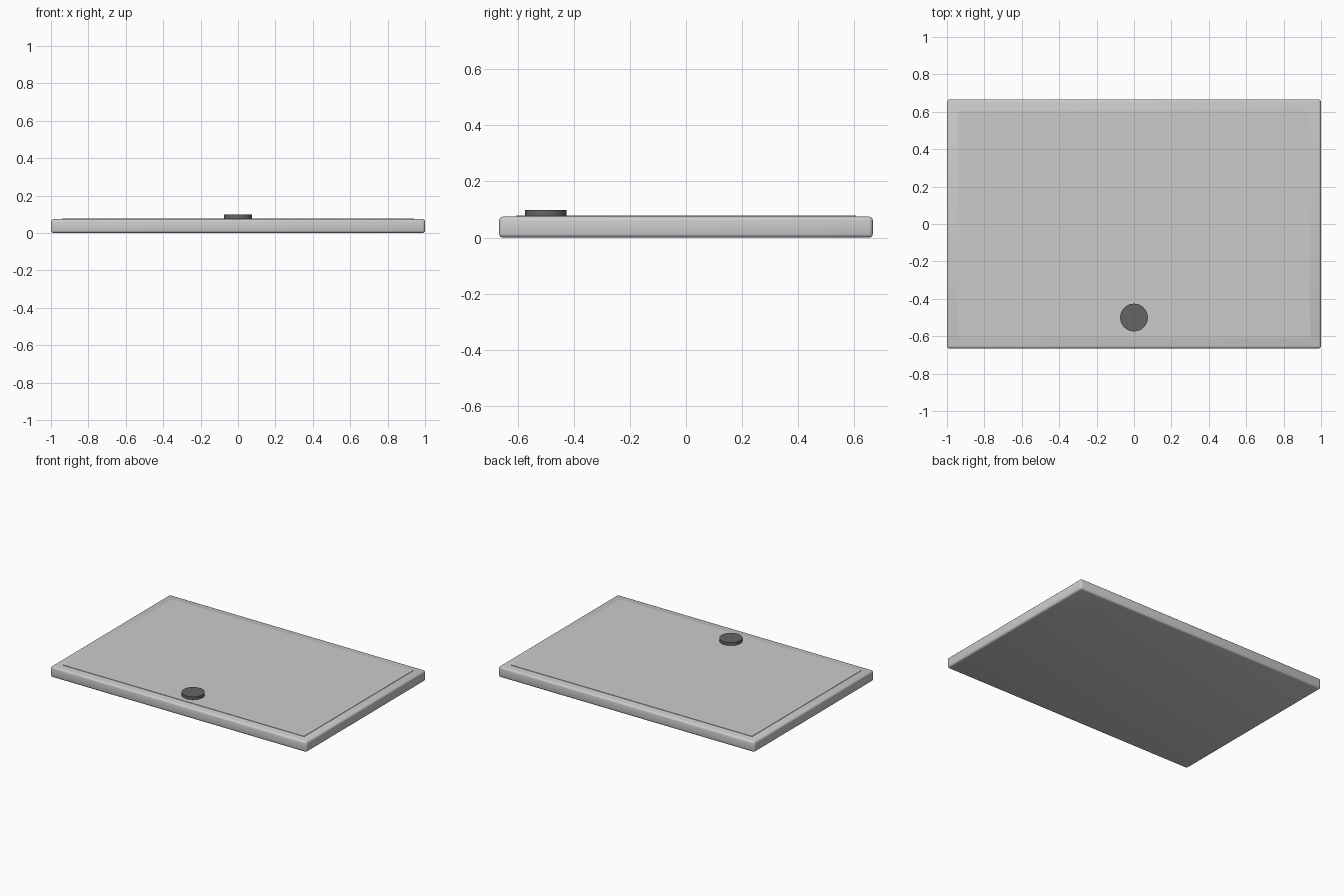
import bpy

if "Cube" in bpy.data.objects:
    bpy.data.objects.remove(bpy.data.objects["Cube"])


def box(name, size, z0, bevel=0.0, segments=3):
    """Box resting at height z0, centred on x and y, with rounded edges."""
    bpy.ops.mesh.primitive_cube_add(size=1, location=(0, 0, z0 + size[2] / 2))
    ob = bpy.context.object
    ob.name = name
    ob.scale = size
    bpy.ops.object.transform_apply(location=False, rotation=False, scale=True)
    if bevel:
        mod = ob.modifiers.new("rounded_edges", 'BEVEL')
        mod.width = bevel
        mod.segments = segments
        bpy.ops.object.modifier_apply(modifier=mod.name)
        bpy.ops.object.shade_smooth_by_angle()
    return ob


# Main slab with softly rounded edges
box("slab", (2.0, 1.332, 0.075), 0.0, bevel=0.014)

# Thin raised panel on the top face
box("top_panel", (1.88, 1.212, 0.008), 0.07)

# Round button near the front edge
bpy.ops.mesh.primitive_cylinder_add(vertices=48, radius=0.074, depth=0.025,
                                    location=(0, -0.5, 0.0865))
button = bpy.context.object
button.name = "button"
bpy.ops.object.shade_smooth_by_angle()
mat = bpy.data.materials.new("dark_grey")
mat.diffuse_color = (0.13, 0.13, 0.135, 1)
mat.use_nodes = True
mat.node_tree.nodes["Principled BSDF"].inputs["Base Color"].default_value = mat.diffuse_color
button.data.materials.append(mat)
